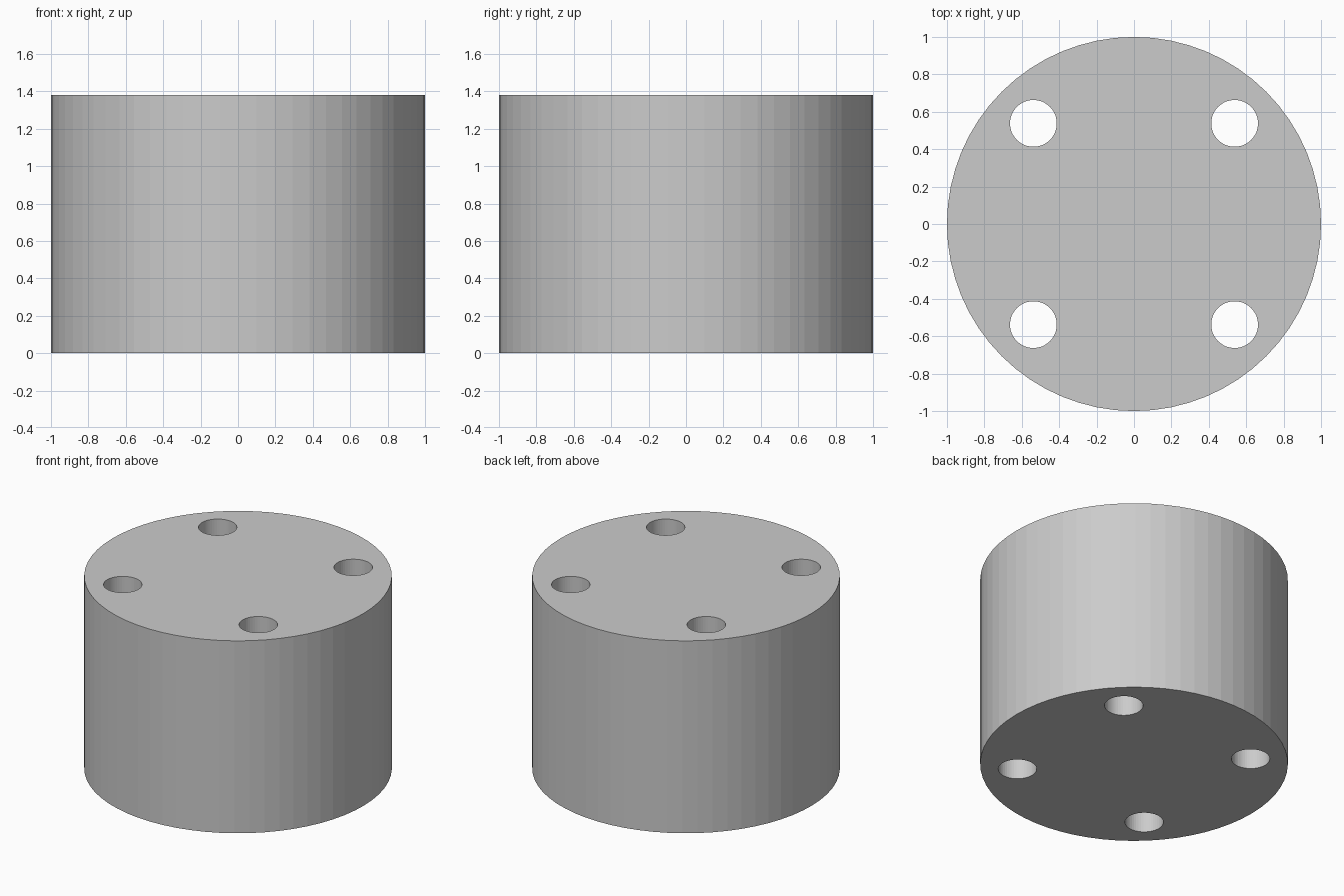
import bpy

if "Cube" in bpy.data.objects:
    bpy.data.objects.remove(bpy.data.objects["Cube"])

HEIGHT = 1.38
HOLE_POS = 0.538
HOLE_RADIUS = 0.125


def cylinder(name, radius, depth, x, y, z, sides):
    bpy.ops.mesh.primitive_cylinder_add(
        vertices=sides, radius=radius, depth=depth, location=(x, y, z))
    obj = bpy.context.object
    obj.name = name
    return obj


# Solid round block
block = cylinder("round_block", 1.0, HEIGHT, 0, 0, HEIGHT / 2, 64)

# Four vertical through holes, cut one by one
for sx in (-1, 1):
    for sy in (-1, 1):
        cutter = cylinder("hole_cutter", HOLE_RADIUS, HEIGHT + 0.4,
                          sx * HOLE_POS, sy * HOLE_POS, HEIGHT / 2, 48)
        cutter.hide_render = True
        cut = block.modifiers.new("bolt_hole", 'BOOLEAN')
        cut.operation = 'DIFFERENCE'
        cut.solver = 'EXACT'
        cut.object = cutter

# Apply the cuts and discard the cutters
bpy.ops.object.select_all(action='DESELECT')
bpy.context.view_layer.objects.active = block
block.select_set(True)
for mod in list(block.modifiers):
    cutter = mod.object
    bpy.ops.object.modifier_apply(modifier=mod.name)
    bpy.data.objects.remove(cutter, do_unlink=True)
